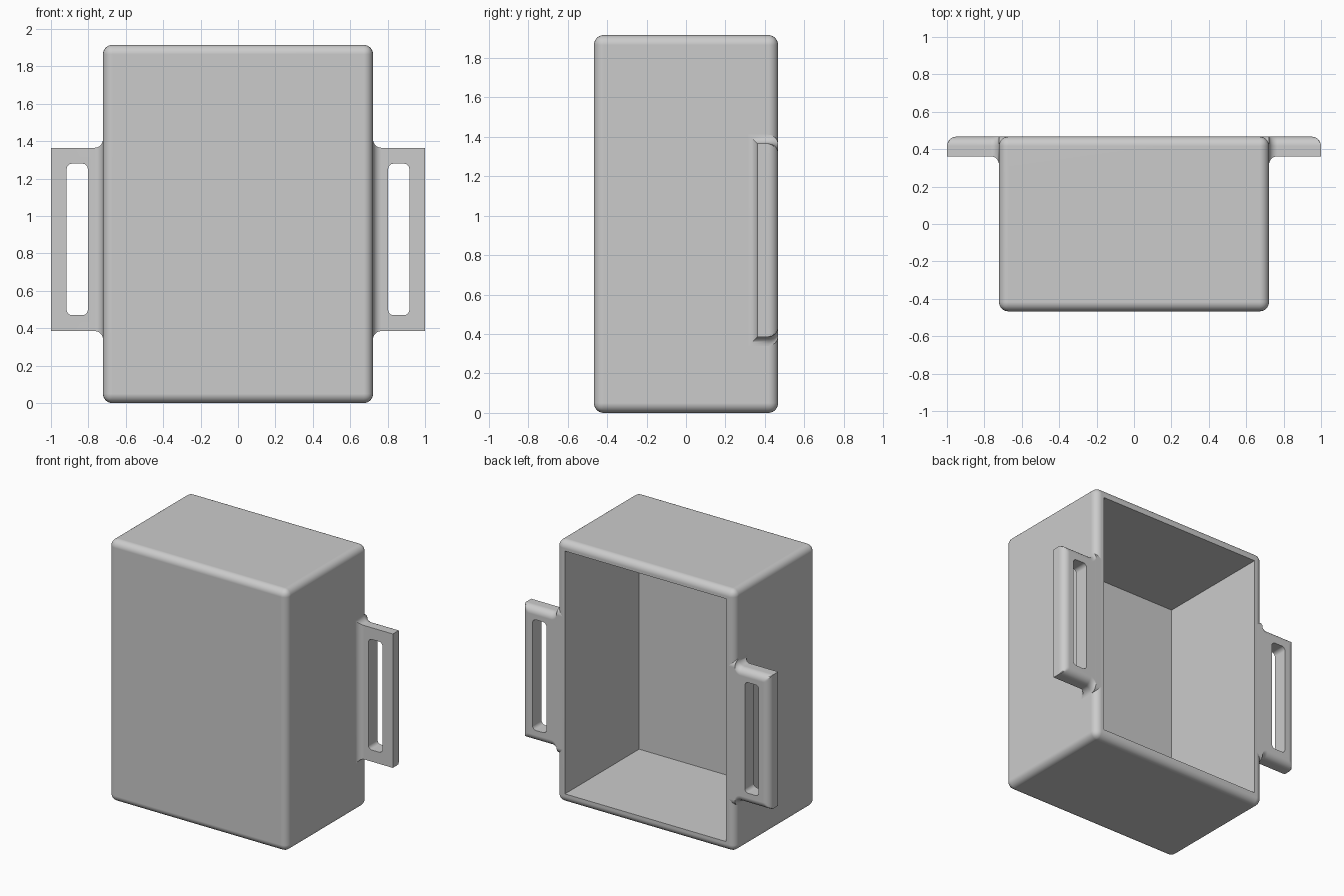
import bpy
import bmesh
import math

old = bpy.data.objects.get("Cube")
if old:
    bpy.data.objects.remove(old, do_unlink=True)

W, D, H = 0.722, 0.467, 1.915      # half width, half depth, full height
WALL, R = 0.077, 0.05              # wall thickness, edge rounding
MID_Z, HALF_Z = 0.875, 0.49        # handle centre and half height
FRONT_Y, FILLET = 0.362, 0.045     # handle front face, root fillet
SEG = 8

grey = bpy.data.materials.new("plain_grey")
grey.use_nodes = True
grey.diffuse_color = (0.6, 0.6, 0.6, 1)
grey.node_tree.nodes["Principled BSDF"].inputs["Base Color"].default_value = (0.6, 0.6, 0.6, 1)


def make_object(name, bm):
    bmesh.ops.recalc_face_normals(bm, faces=bm.faces)
    mesh = bpy.data.meshes.new(name)
    bm.to_mesh(mesh)
    bm.free()
    mesh.materials.append(grey)
    obj = bpy.data.objects.new(name, mesh)
    bpy.context.collection.objects.link(obj)
    return obj


def activate(obj):
    bpy.ops.object.select_all(action='DESELECT')
    obj.select_set(True)
    bpy.context.view_layer.objects.active = obj


def smooth(obj):
    activate(obj)
    bpy.ops.object.shade_smooth_by_angle(angle=math.radians(30))
    mod = obj.modifiers.new("even_shading", 'WEIGHTED_NORMAL')
    mod.keep_sharp = True


def block(x0, x1, y0, y1, z0, z1):
    bm = bmesh.new()
    bmesh.ops.create_cube(bm, size=1)
    for v in bm.verts:
        v.co.x = x1 if v.co.x > 0 else x0
        v.co.y = y1 if v.co.y > 0 else y0
        v.co.z = z1 if v.co.z > 0 else z0
    return bm


# Rounded box, open at the back
bm = block(-W, W, -D, D, 0, H)
bmesh.ops.bevel(bm, geom=bm.edges[:], offset=R, segments=6, profile=0.5, affect='EDGES')
back = max(bm.faces, key=lambda f: f.calc_center_median().y + f.calc_area())
back = max((f for f in bm.faces if f.normal.y > 0.99), key=lambda f: f.calc_area())
bmesh.ops.inset_region(bm, faces=[back], thickness=WALL - R)
cavity = bmesh.ops.extrude_discrete_faces(bm, faces=[back])["faces"][0]
bmesh.ops.translate(bm, verts=cavity.verts[:], vec=(0, WALL - 2 * D, 0))
smooth(make_object("box_shell", bm))


# Handle: sections lofted outwards, flared at the root and rounded at the tip
def section(x, flare, back_y):
    top = HALF_Z + flare
    pts = [(FRONT_Y - flare, -top)]
    for sign in (-1, 1):
        arc = []
        for i in range(SEG + 1):
            a = math.pi / 2 * i / SEG
            y = D - R + R * math.sin(a)
            z = top - R + R * math.cos(a)
            arc.append((min(y, back_y), sign * z))
        pts += arc if sign < 0 else arc[::-1]
    pts.append((FRONT_Y - flare, top))
    return [(x, y, z + MID_Z) for y, z in pts]


def handle(name, side):
    bm = bmesh.new()
    stations = [(W - R, FILLET, D)]
    for i in range(SEG + 1):
        a = math.pi / 2 * i / SEG
        stations.append((W + FILLET * (1 - math.cos(a)), FILLET * (1 - math.sin(a)), D))
    for i in range(SEG + 1):
        a = math.pi / 2 * i / SEG
        stations.append((1 - R + R * math.sin(a), 0, D - R + R * math.cos(a)))
    rings = [[bm.verts.new((side * x, y, z)) for x, y, z in section(*s)] for s in stations]
    for r0, r1 in zip(rings, rings[1:]):
        n = len(r0)
        for i in range(n):
            j = (i + 1) % n
            bm.faces.new((r0[i], r0[j], r1[j], r1[i]))
    bm.faces.new(rings[0])
    bm.faces.new(rings[-1])
    obj = make_object(name, bm)

    # Strap slot with rounded corners
    x0, x1 = sorted((side * 0.803, side * 0.916))
    bm = block(x0, x1, 0.2, 0.6, 0.47, 1.28)
    edges = [e for e in bm.edges if abs(e.verts[0].co.y - e.verts[1].co.y) > 0.1]
    bmesh.ops.bevel(bm, geom=edges, offset=0.028, segments=5, profile=0.5, affect='EDGES')
    cutter = make_object("slot_cutter", bm)
    cutter.hide_render = True
    mod = obj.modifiers.new("slot", 'BOOLEAN')
    mod.operation = 'DIFFERENCE'
    mod.solver = 'EXACT'
    mod.object = cutter
    activate(obj)
    bpy.ops.object.modifier_apply(modifier=mod.name)
    bpy.data.objects.remove(cutter, do_unlink=True)
    smooth(obj)


handle("left_strap_handle", 1)
handle("right_strap_handle", -1)
